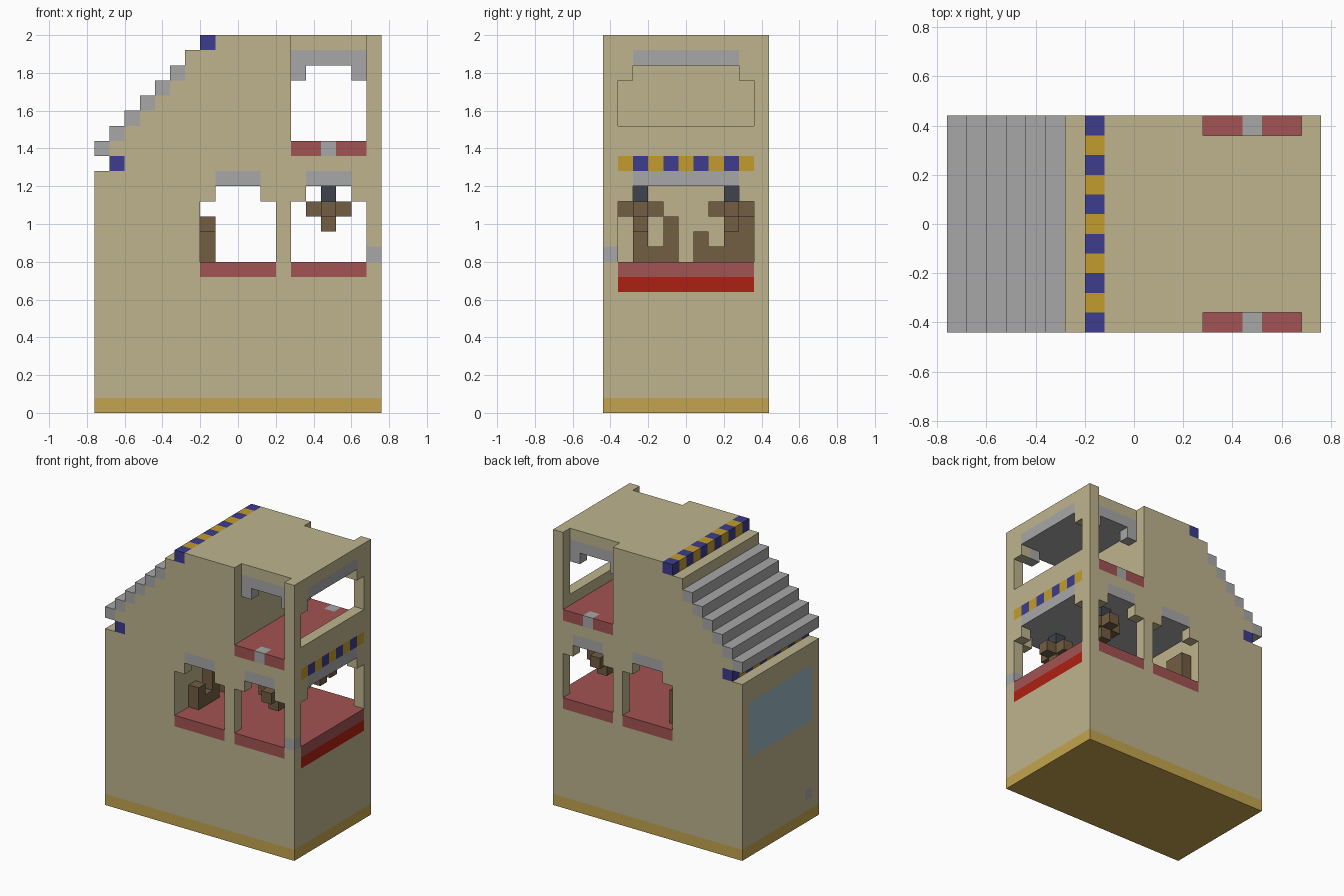
import bpy, bmesh
from mathutils import Vector

cube = bpy.data.objects.get("Cube")
if cube:
    bpy.data.objects.remove(cube, do_unlink=True)

S = 0.08                # block size
NX, NY, NZ = 19, 11, 25  # blocks along each axis
ALL = (0, NY)
INNER = (1, NY - 1)
cells = {}


def fill(part, xs, ys, zs):
    """Fill a box of blocks with a part; None carves it away."""
    for i in range(*xs):
        for j in range(*ys):
            for k in range(*zs):
                if part:
                    cells[i, j, k] = part
                else:
                    cells.pop((i, j, k), None)


def one(n):
    return (n, n + 1)


def trim(i, k, ys):
    """Alternating blue and gold row across the depth."""
    for j in range(*ys):
        fill("gold_trim" if j % 2 else "blue_trim", one(i), one(j), one(k))


# Solid body with a sloping stair side
fill("walls", (0, NX), ALL, (0, 16))
fill("walls", (7, NX), ALL, (16, NZ))
fill("walls", one(6), ALL, (16, 24))
for i in range(6):
    if i:
        fill("walls", one(i), ALL, (16, 17 + i))
    fill("stone", one(i), ALL, one(17 + i))
fill("base_band", (0, NX), ALL, one(0))
trim(1, 16, ALL)
trim(7, 24, ALL)
trim(18, 16, INNER)

# Lower room: carved space, floor and ceiling
fill(None, (7, 18), INNER, (10, 15))
fill("floors", (7, 18), INNER, one(9))
fill("stone", (7, 18), INNER, one(15))
for a, b in ((7, 12), (13, 18)):
    fill(None, (a, b), ALL, (10, 14))
    fill(None, (a + 1, b - 1), ALL, (14, 15))
    fill("floors", (a, b), ALL, one(9))
    fill("stone", (a + 1, b - 1), ALL, one(15))

# Side opening of the lower room
fill(None, one(18), INNER, (10, 14))
fill(None, one(18), (2, 9), one(14))
fill("stone", one(18), (2, 9), one(15))
fill("floors", one(18), INNER, one(9))
fill("red_ledge", one(18), INNER, one(8))
fill("stone", one(18), one(0), one(10))

# Upper room: balcony notches, floor, ceiling and roof
fill(None, (13, 18), ALL, (18, NZ))
fill("floors", (13, 18), ALL, one(17))
fill("stone", (13, 18), INNER, one(23))
fill("walls", (13, 18), INNER, one(24))
for j in (0, 10):
    fill("stone", one(15), one(j), one(17))
for j in (1, 9):
    for i in (13, 17):
        fill("stone", one(i), one(j), one(22))
fill(None, one(18), INNER, (19, 22))
fill(None, one(18), (2, 9), one(22))
fill("stone", one(18), (2, 9), one(23))

# Hanging lamps
for j in (2, 8):
    fill("lamp_hangers", one(15), one(j), one(14))
    fill("woodwork", (14, 17), one(j), one(13))
    fill("woodwork", one(15), (j - 1, j + 2), one(13))
    fill("woodwork", one(15), one(j), one(12))

# Chairs against the inner wall
for j in (2, 6):
    for step, top in enumerate((12, 11, 13)):
        fill("woodwork", one(7), one(j + step), (10, top))
fill("woodwork", one(7), one(9), (10, 13))

# Rear panel and knob
fill("glass_panel", one(0), INNER, (9, 14))
fill("stone", one(0), one(1), one(2))

# Part: (material name, sRGB colour)
COLOURS = {
    "walls": ("tan", "BFB48D"),
    "base_band": ("pale gold", "C3A44E"),
    "gold_trim": ("gold", "C29C2E"),
    "blue_trim": ("blue", "3C3C8E"),
    "stone": ("grey", "A7A7A8"),
    "floors": ("dusty red", "A25352"),
    "red_ledge": ("bright red", "AE2012"),
    "lamp_hangers": ("slate", "41444E"),
    "woodwork": ("brown", "725D42"),
    "glass_panel": ("pale blue", "9AB6C4"),
}


def linear(code):
    out = []
    for n in (0, 2, 4):
        c = int(code[n:n + 2], 16) / 255
        out.append(c / 12.92 if c <= 0.04045 else ((c + 0.055) / 1.055) ** 2.4)
    return (*out, 1.0)


def build(part):
    """Make one object from the exposed block sides of a part."""
    bm = bmesh.new()
    corner = {}

    def vert(p):
        key = tuple(round(c) for c in p)
        if key not in corner:
            x, y, z = key
            corner[key] = bm.verts.new(((x - NX / 2) * S, (y - NY / 2) * S, z * S))
        return corner[key]

    for cell, name in cells.items():
        if name != part:
            continue
        for axis in range(3):
            for sign in (-1, 1):
                n = Vector((0, 0, 0))
                n[axis] = sign
                if tuple(int(c + d) for c, d in zip(cell, n)) in cells:
                    continue
                u = Vector((0, 0, 0))
                u[(axis + 1) % 3] = 1
                v = n.cross(u)
                mid = Vector(cell) + Vector((0.5, 0.5, 0.5)) + n / 2
                ring = [mid + (a * u + b * v) / 2
                        for a, b in ((-1, -1), (1, -1), (1, 1), (-1, 1))]
                bm.faces.new([vert(p) for p in ring])
    bmesh.ops.dissolve_limit(bm, angle_limit=0.01, verts=bm.verts[:], edges=bm.edges[:])
    mesh = bpy.data.meshes.new(part)
    bm.to_mesh(mesh)
    bm.free()
    name, code = COLOURS[part]
    mat = bpy.data.materials.new(name)
    mat.use_nodes = True
    mat.diffuse_color = linear(code)
    mat.node_tree.nodes["Principled BSDF"].inputs["Base Color"].default_value = linear(code)
    mesh.materials.append(mat)
    bpy.context.collection.objects.link(bpy.data.objects.new(part, mesh))


for part in COLOURS:
    build(part)
